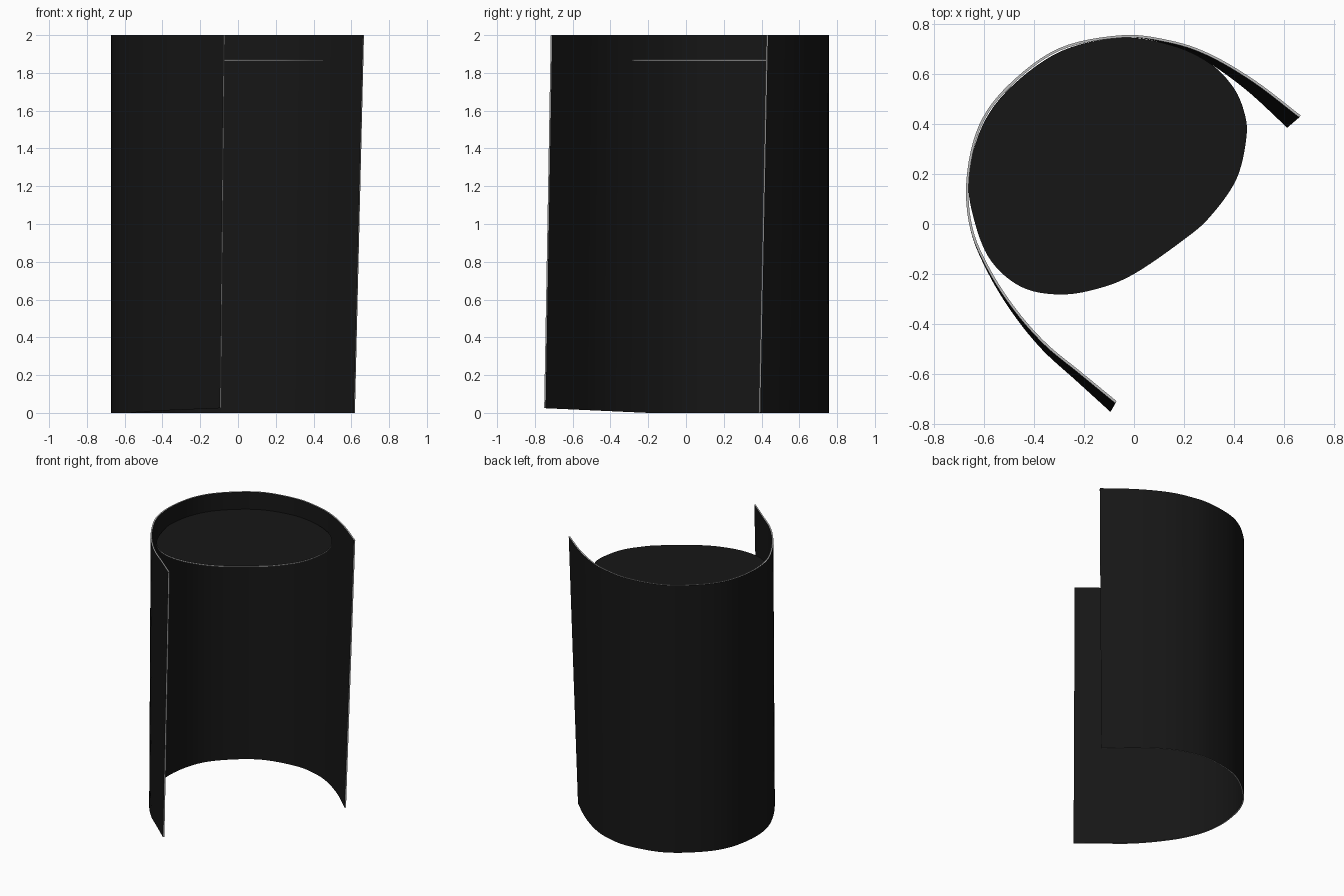
import bpy, bmesh
from mathutils import Vector

if "Cube" in bpy.data.objects:
    bpy.data.objects.remove(bpy.data.objects["Cube"])


def material(name, v):
    m = bpy.data.materials.new(name)
    m.diffuse_color = (v, v, v, 1)
    m.use_nodes = True
    m.node_tree.nodes["Principled BSDF"].inputs["Base Color"].default_value = m.diffuse_color
    return m


black = material("black", 0.008)
edge_grey = material("edge_grey", 0.5)


def spline(points, closed=False, steps=6):
    # Catmull-Rom curve through the given points
    p = [Vector(q) for q in points]
    n = len(p)
    if closed:
        get = lambda i: p[i % n]
    else:
        p = [2 * p[0] - p[1]] + p + [2 * p[-1] - p[-2]]
        get = lambda i: p[i + 1]
    out = []
    for i in range(n if closed else n - 1):
        a, b, c, d = (get(i + k) for k in (-1, 0, 1, 2))
        for s in range(steps):
            t = s / steps
            out.append(0.5 * (2 * b + (c - a) * t + (2 * a - 5 * b + 4 * c - d) * t * t
                              + (3 * b - a - 3 * c + d) * t ** 3))
    if not closed:
        out.append(p[-2])
    return out


def finish(name, bm):
    bmesh.ops.recalc_face_normals(bm, faces=bm.faces[:])
    me = bpy.data.meshes.new(name)
    bm.to_mesh(me)
    bm.free()
    me.materials.append(black)
    me.materials.append(edge_grey)
    ob = bpy.data.objects.new(name, me)
    bpy.context.collection.objects.link(ob)
    bpy.ops.object.select_all(action='DESELECT')
    ob.select_set(True)
    bpy.context.view_layer.objects.active = ob
    bpy.ops.object.shade_smooth_by_angle()
    return ob


# Curved wall: top outline, with both free ends drifting toward the base
outline = spline([(.667, .434), (.484, .574), (.30, .682), (.14, .735), (-.05, .755),
                  (-.30, .703), (-.50, .558), (-.62, .395), (-.67, .18), (-.655, -.02),
                  (-.582, -.19), (-.477, -.35), (-.357, -.485), (-.22, -.598), (-.076, -.716)])
thick = 0.01
last = len(outline) - 1
bm = bmesh.new()
rows = []
for i, p in enumerate(outline):
    tan = (outline[min(i + 1, last)] - outline[max(i - 1, 0)]).normalized()
    inward = Vector((-tan.y, tan.x)) * thick
    u = i / last
    wb = max(0, 1 - u / 0.27) ** 1.3
    wa = max(0, (u - 0.64) / 0.36) ** 1.3
    low = p + Vector((-.048, -.041)) * wb + Vector((-.019, -.035)) * wa
    lift = 0.025 * max(0, min(1, (-0.2 - low.y) / 0.55))
    rows.append([bm.verts.new((q.x, q.y, z)) for q, z in
                 ((p, 2), (p + inward, 2), (low + inward, lift), (low, lift))])
for a, b in zip(rows, rows[1:]):
    for k in range(4):
        j = (k + 1) % 4
        f = bm.faces.new((a[k], a[j], b[j], b[k]))
        f.material_index = 1 if k in (0, 2) else 0
for r in (rows[0], rows[-1]):
    bm.faces.new(r).material_index = 1
finish("curved_wall", bm)

# Thin oval lid just below the rim
lid = spline([(.44, .45), (.45, .35), (.41, .18), (.305, .03), (.2, -.062), (0, -.2),
              (-.15, -.26), (-.3, -.282), (-.45, -.252), (-.57, -.15), (-.635, 0),
              (-.662, .18), (-.608, .39), (-.49, .55), (-.29, .692), (-.05, .745),
              (.15, .715), (.3, .645), (.395, .55)], closed=True)
bm = bmesh.new()
top = [bm.verts.new((p.x, p.y, 1.872)) for p in lid]
bottom = [bm.verts.new((p.x, p.y, 1.863)) for p in lid]
bm.faces.new(top)
bm.faces.new(bottom[::-1])
for i in range(len(lid)):
    j = (i + 1) % len(lid)
    bm.faces.new((top[i], bottom[i], bottom[j], top[j])).material_index = 1
finish("oval_lid", bm)
